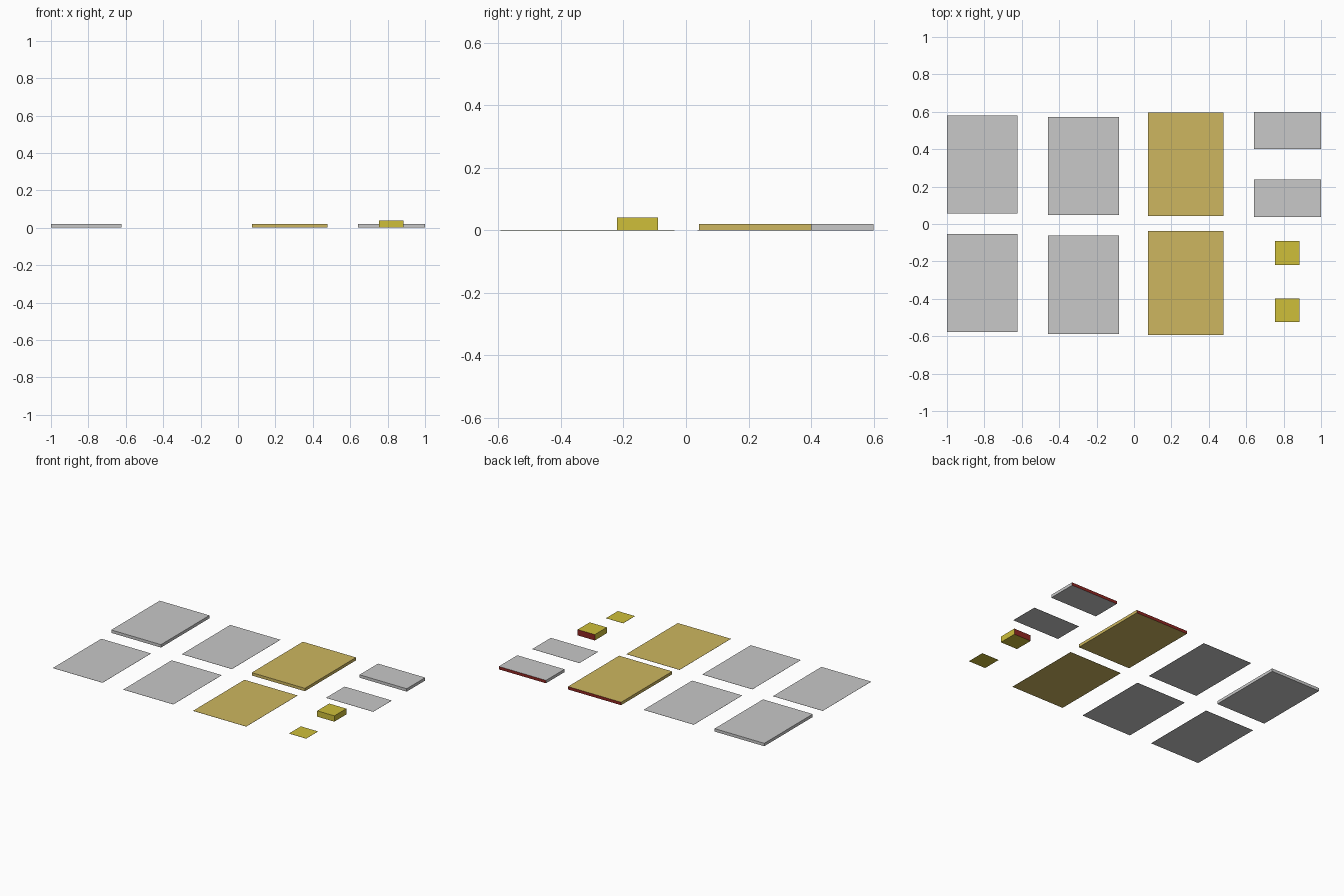
import bpy, bmesh

if "Cube" in bpy.data.objects:
    bpy.data.objects.remove(bpy.data.objects["Cube"])


def material(name, rgb):
    m = bpy.data.materials.new(name)
    m.diffuse_color = (*rgb, 1)
    m.use_nodes = True
    m.node_tree.nodes["Principled BSDF"].inputs["Base Color"].default_value = m.diffuse_color
    return m


grey = material("light_grey", (0.58, 0.58, 0.58))
gold = material("muted_gold", (0.61, 0.47, 0.115))
yellow = material("mustard_yellow", (0.62, 0.52, 0.042))
red = material("dark_red", (0.28, 0.02, 0.016))

FLAT = 0.001  # paper-thin sheets


def slab(name, x0, x1, y0, y1, height, mat, back=None):
    """Box standing on z = 0, optionally with a differently coloured back face."""
    bm = bmesh.new()
    bmesh.ops.create_cube(bm, size=1)
    for v in bm.verts:
        v.co.x = x1 if v.co.x > 0 else x0
        v.co.y = y1 if v.co.y > 0 else y0
        v.co.z = height if v.co.z > 0 else 0
    bm.normal_update()
    mesh = bpy.data.meshes.new(name)
    for f in bm.faces:
        f.material_index = 1 if back and f.normal.y > 0.5 else 0
    bm.to_mesh(mesh)
    bm.free()
    mesh.materials.append(mat)
    if back:
        mesh.materials.append(back)
    obj = bpy.data.objects.new(name, mesh)
    bpy.context.collection.objects.link(obj)
    return obj


# Left column: thick grey panel and its flat sheet
slab("thick_grey_panel", -1.0, -0.623, 0.055, 0.58, 0.02, grey)
slab("flat_grey_sheet_left", -1.0, -0.623, -0.578, -0.053, FLAT, grey)

# Second column: two flat grey sheets
slab("flat_grey_sheet_back", -0.46, -0.08, 0.048, 0.573, FLAT, grey)
slab("flat_grey_sheet_front", -0.46, -0.08, -0.587, -0.062, FLAT, grey)

# Third column: gold panel with red back edge, and gold sheet
slab("thick_gold_panel", 0.075, 0.478, 0.042, 0.596, 0.02, gold, red)
slab("flat_gold_sheet", 0.075, 0.478, -0.594, -0.037, FLAT, gold)

# Right column, back: small grey panel with red back edge, and sheet
slab("small_grey_panel", 0.642, 1.0, 0.4, 0.6, 0.02, grey, red)
slab("small_grey_sheet", 0.642, 1.0, 0.037, 0.238, FLAT, grey)

# Right column, front: yellow block with red back, and sheet
slab("yellow_block", 0.755, 0.885, -0.22, -0.09, 0.04, yellow, red)
slab("small_yellow_sheet", 0.755, 0.885, -0.525, -0.397, FLAT, yellow)
